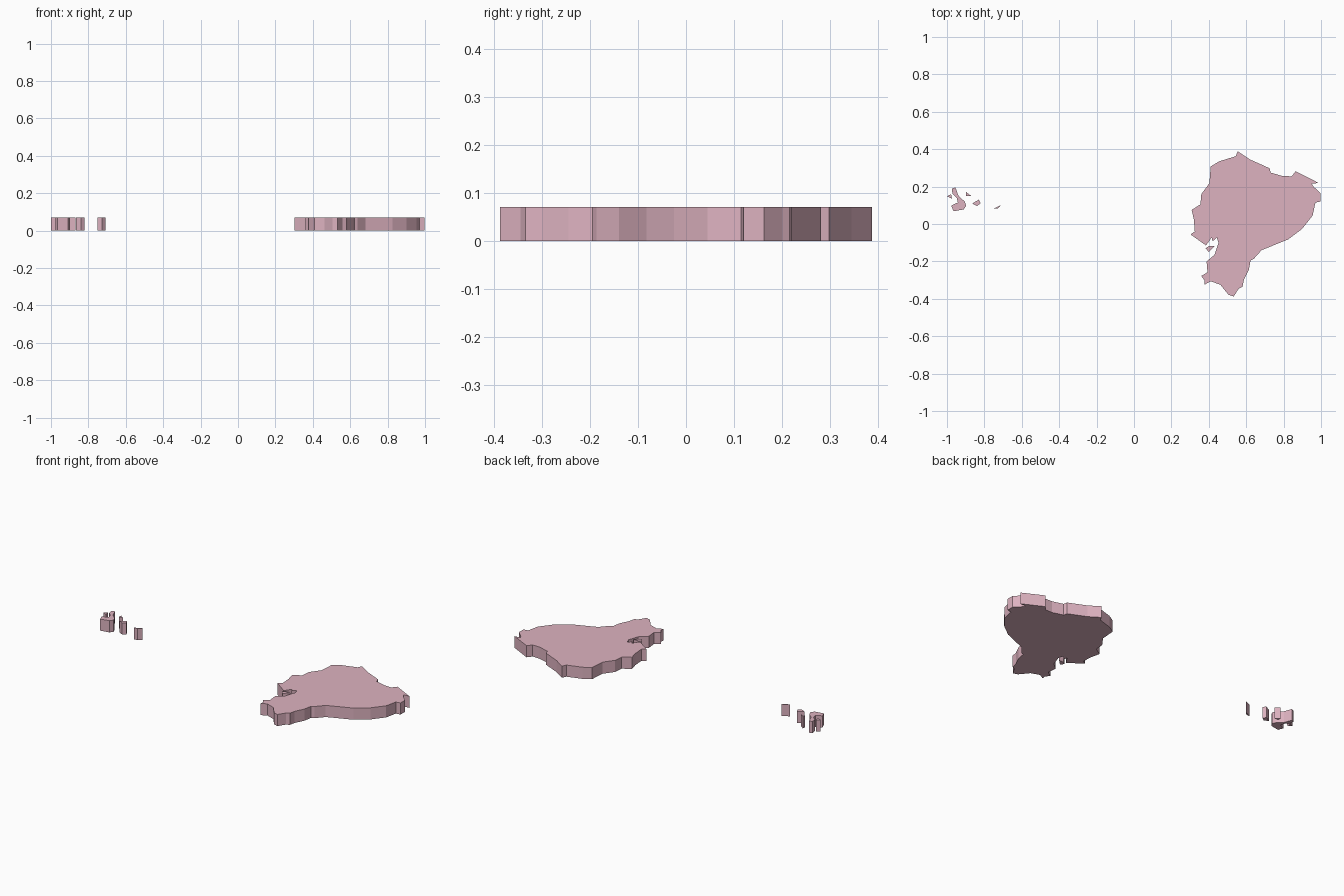
import bpy, bmesh

HEIGHT = 0.07

pink = bpy.data.materials.new("pink")
pink.diffuse_color = (0.73, 0.45, 0.53, 1)


def slab(name, outline):
    """Extrude a flat coastline outline upward from z = 0."""
    bm = bmesh.new()
    base = bm.faces.new([bm.verts.new((x, y, 0)) for x, y in outline])
    top = bmesh.ops.extrude_face_region(bm, geom=[base], use_keep_orig=True)
    verts = [v for v in top["geom"] if isinstance(v, bmesh.types.BMVert)]
    bmesh.ops.translate(bm, verts=verts, vec=(0, 0, HEIGHT))
    bmesh.ops.recalc_face_normals(bm, faces=bm.faces)
    mesh = bpy.data.meshes.new(name)
    bm.to_mesh(mesh)
    bm.free()
    mesh.materials.append(pink)
    obj = bpy.data.objects.new(name, mesh)
    bpy.context.collection.objects.link(obj)


# Mainland coast and borders, clockwise from the northern tip
north_east = [(.555, .388), (.62, .345), (.725, .298), (.73, .275), (.795, .256),
              (.843, .255), (.864, .282), (.915, .256), (.988, .219), (.95, .216),
              (.96, .2), (.998, .163), (.998, .12), (.97, .115)]
south_east = [(.955, .045), (.9, -.025), (.825, -.082), (.682, -.14), (.64, -.187),
              (.623, -.195), (.614, -.245), (.587, -.3), (.58, -.335), (.56, -.345),
              (.533, -.388), (.505, -.378), (.462, -.325), (.41, -.306)]
south_west = [(.376, -.325), (.378, -.303), (.36, -.278), (.393, -.258), (.388, -.2),
              (.43, -.165), (.452, -.1), (.442, -.072), (.42, -.093), (.415, -.072),
              (.385, -.115)]
north_west = [(.325, -.072), (.302, -.056), (.325, -.04), (.32, .025), (.308, .075),
              (.355, .105), (.36, .16), (.403, .218), (.41, .308), (.455, .335),
              (.543, .362)]
slab("mainland", north_east + south_east + south_west + north_west)

# Islet in the gulf and the western archipelago
islands = {
    "gulf_island": [(.383, -.13), (.4, -.118), (.432, -.118), (.4, -.15)],
    "west_islet": [(-1, .148), (-.978, .16), (-.973, .135)],
    "large_island": [(-.974, .188), (-.955, .196), (-.938, .15), (-.905, .12),
                     (-.897, .098), (-.91, .078), (-.965, .068), (-.977, .098),
                     (-.942, .115), (-.948, .14), (-.97, .16)],
    "north_islet": [(-.897, .17), (-.87, .15), (-.897, .15)],
    "middle_island": [(-.865, .11), (-.83, .13), (-.82, .11), (-.84, .096)],
    "east_island": [(-.75, .083), (-.708, .102), (-.728, .083)],
}
for name, outline in islands.items():
    slab(name, outline)
